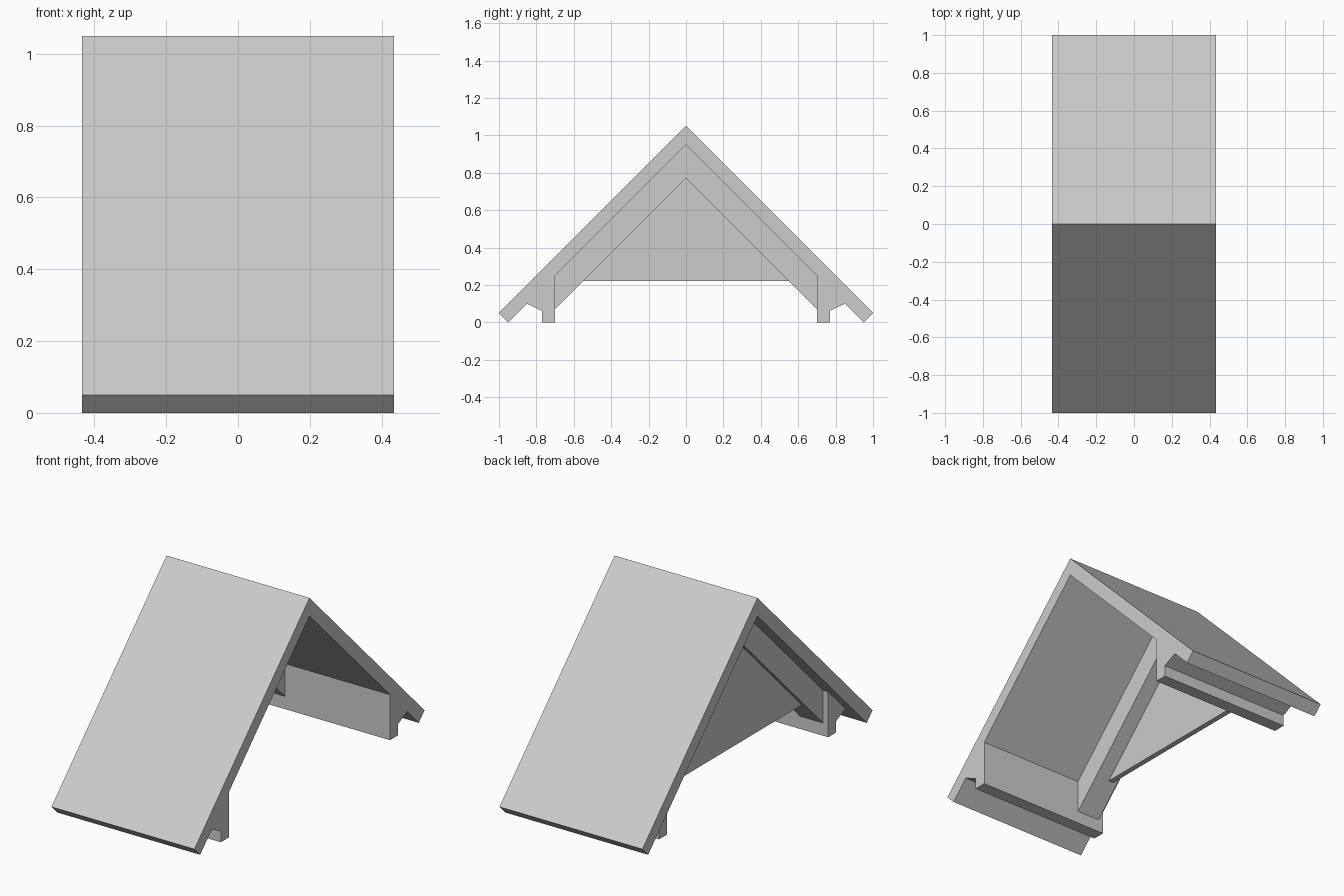
import bpy
import bmesh

cube = bpy.data.objects.get("Cube")
if cube:
    bpy.data.objects.remove(cube, do_unlink=True)

# One plain grey for the whole roof section
grey = bpy.data.materials.new("light_grey")
grey.use_nodes = True
colour = (0.604, 0.604, 0.604, 1)
grey.diffuse_color = colour
grey.node_tree.nodes["Principled BSDF"].inputs["Base Color"].default_value = colour


def extrude_profile(name, profile, x0, x1):
    """Extrude a closed (y, z) profile along x from x0 to x1."""
    bm = bmesh.new()
    face = bm.faces.new([bm.verts.new((x0, y, z)) for y, z in profile])
    result = bmesh.ops.extrude_face_region(bm, geom=[face])
    verts = [v for v in result["geom"] if isinstance(v, bmesh.types.BMVert)]
    bmesh.ops.translate(bm, verts=verts, vec=(x1 - x0, 0, 0))
    bmesh.ops.recalc_face_normals(bm, faces=bm.faces)
    mesh = bpy.data.meshes.new(name)
    bm.to_mesh(mesh)
    bm.free()
    mesh.materials.append(grey)
    obj = bpy.data.objects.new(name, mesh)
    bpy.context.collection.objects.link(obj)
    return obj


def mirrored(half):
    """Complete a half profile, running from ridge top to ridge underside."""
    return half + [(-y, z) for y, z in reversed(half) if y > 0]


END = 0.435

# Folded roof slab with square-cut eaves
extrude_profile("roof_slab",
                mirrored([(0, 0.95), (0.95, 0), (1, 0.05)]) [:3]
                + [(0, 1.05)] + [(-1, 0.05), (-0.95, 0)], -END, END)

# Wall tops with sloping soffits, stopping short of one gable end
wall = [(0.7, 0.25), (0.7, 0), (0.77, 0), (0.77, 0.062), (0.85, 0.1)]
for side, label in ((1, "back"), (-1, "front")):
    extrude_profile(label + "_wall_plate",
                    [(y * side, z) for y, z in wall], -0.375, END)

# Rafter pair set in from the gable end
extrude_profile("rafter_pair",
                [(0, 0.95), (0.7, 0.25), (0.7, 0.07), (0, 0.77),
                 (-0.7, 0.07), (-0.7, 0.25)], -0.345, -0.205)

# Triangular panel between the rafters
extrude_profile("gable_panel",
                [(0, 0.77), (0.55, 0.22), (-0.55, 0.22)], -0.32, -0.29)
